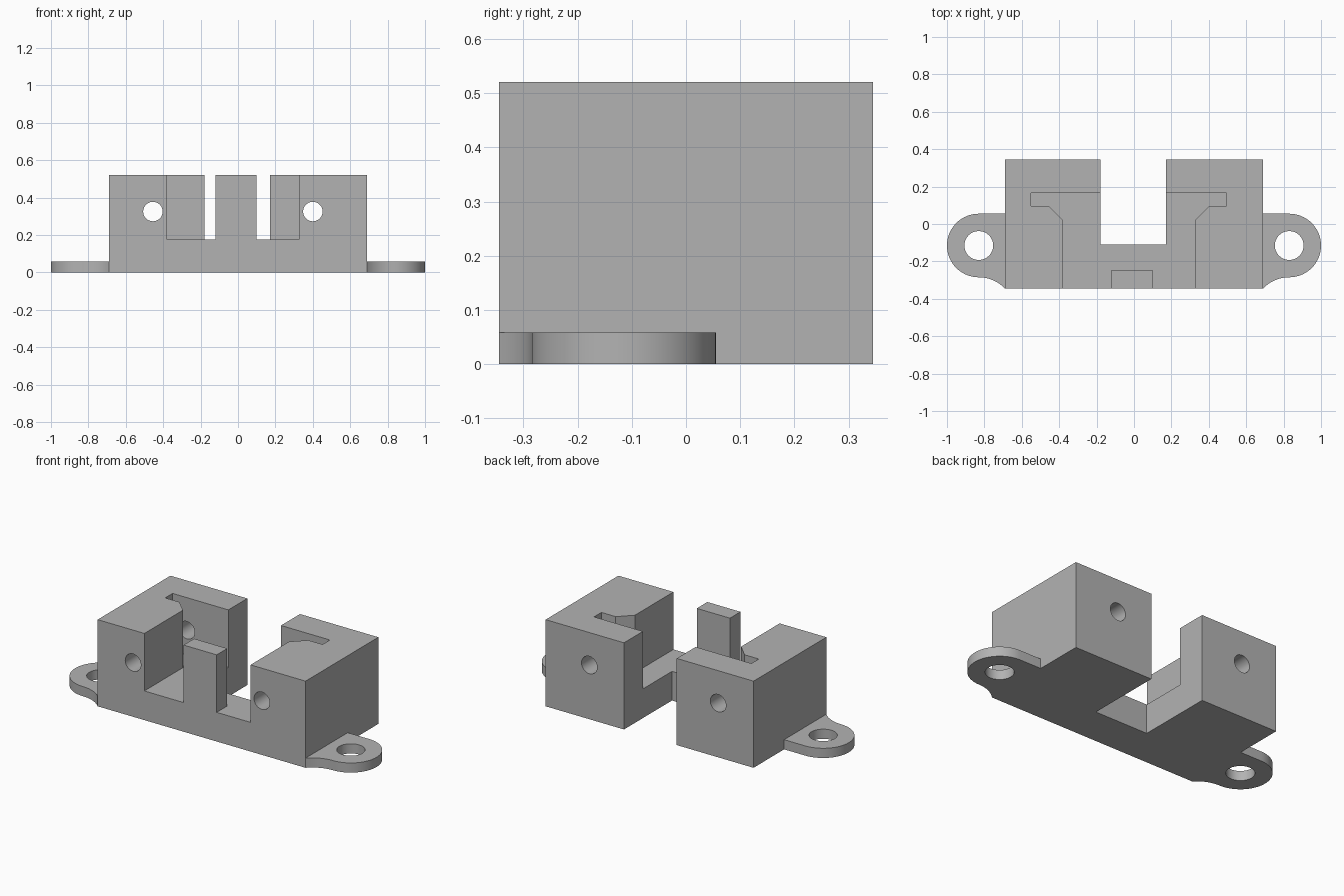
import bpy
import bmesh
from math import cos, sin, radians

if "Cube" in bpy.data.objects:
    bpy.data.objects.remove(bpy.data.objects["Cube"])

GREY = (0.45, 0.45, 0.45, 1.0)
mat = bpy.data.materials.new("plain grey")
mat.use_nodes = True
mat.diffuse_color = GREY
mat.node_tree.nodes["Principled BSDF"].inputs["Base Color"].default_value = GREY

HALF_W, HALF_D, HEIGHT = 0.69, 0.345, 0.52


def prism(name, outline, low, high, axis="z"):
    """Extrude a closed outline along z, or an (x, z) outline along y."""
    bm = bmesh.new()
    place = (lambda a, b, h: (a, b, h)) if axis == "z" else (lambda a, b, h: (a, h, b))
    base = bm.faces.new([bm.verts.new(place(a, b, low)) for a, b in outline])
    moved = bmesh.ops.extrude_face_region(bm, geom=[base])["geom"]
    verts = [v for v in moved if isinstance(v, bmesh.types.BMVert)]
    bmesh.ops.translate(bm, verts=verts, vec=place(0, 0, high - low))
    bmesh.ops.recalc_face_normals(bm, faces=bm.faces)
    mesh = bpy.data.meshes.new(name)
    bm.to_mesh(mesh)
    bm.free()
    mesh.materials.append(mat)
    obj = bpy.data.objects.new(name, mesh)
    bpy.context.collection.objects.link(obj)
    return obj


def arc(cx, cy, r, start, end, steps):
    angles = [radians(start + (end - start) * i / steps) for i in range(steps + 1)]
    return [(cx + r * cos(a), cy + r * sin(a)) for a in angles]


def activate(obj):
    bpy.ops.object.select_all(action="DESELECT")
    obj.select_set(True)
    bpy.context.view_layer.objects.active = obj


def cut(obj, cutter):
    cutter.hide_render = True
    mod = obj.modifiers.new("cut", "BOOLEAN")
    mod.operation = "DIFFERENCE"
    mod.solver = "EXACT"
    mod.object = cutter
    activate(obj)
    bpy.ops.object.modifier_apply(modifier=mod.name)
    bpy.data.objects.remove(cutter)


def smooth(obj):
    activate(obj)
    bpy.ops.object.shade_smooth_by_angle(angle=radians(30))


# Body block with the open notch at the back
body = prism("body", [
    (-HALF_W, -HALF_D), (HALF_W, -HALF_D), (HALF_W, HALF_D), (0.17, HALF_D),
    (0.17, -0.11), (-0.18, -0.11), (-0.18, HALF_D), (-HALF_W, HALF_D)], 0, HEIGHT)

# Stepped pocket, leaving the front post standing
cut(body, prism("pocket_cutter", [
    (-0.12, -0.4), (-0.12, -0.245), (0.10, -0.245), (0.10, -0.4),
    (0.325, -0.4), (0.325, 0.02), (0.40, 0.095), (0.495, 0.095),
    (0.495, 0.165), (-0.55, 0.165), (-0.55, 0.095), (-0.455, 0.095),
    (-0.38, 0.02), (-0.38, -0.4)], 0.175, 0.6))

# Long screw holes from front to back
for x in (-0.455, 0.40):
    cut(body, prism("screw_cutter", arc(x, 0.325, 0.052, 0, 360, 48)[:-1], -0.5, 0.5, "y"))
smooth(body)

# Mounting lugs with a rounded end, a fillet and a bolt hole
CX, CY, R = 0.83, -0.115, 0.17
FILLET = 0.193
for side, label in ((1, "left"), (-1, "right")):
    outline = [(HALF_W, CY + R)]
    outline += arc(CX, CY, R, 90, -90, 32)
    outline += arc(CX, CY - R - FILLET, FILLET, 90, 136.5, 10)[1:-1]
    outline.append((HALF_W, -HALF_D))
    lug = prism(label + "_lug", [(side * x, y) for x, y in outline], 0, 0.058)
    cut(lug, prism("bolt_cutter", arc(side * CX, CY, 0.077, 0, 360, 48)[:-1], -0.1, 0.2))
    smooth(lug)
